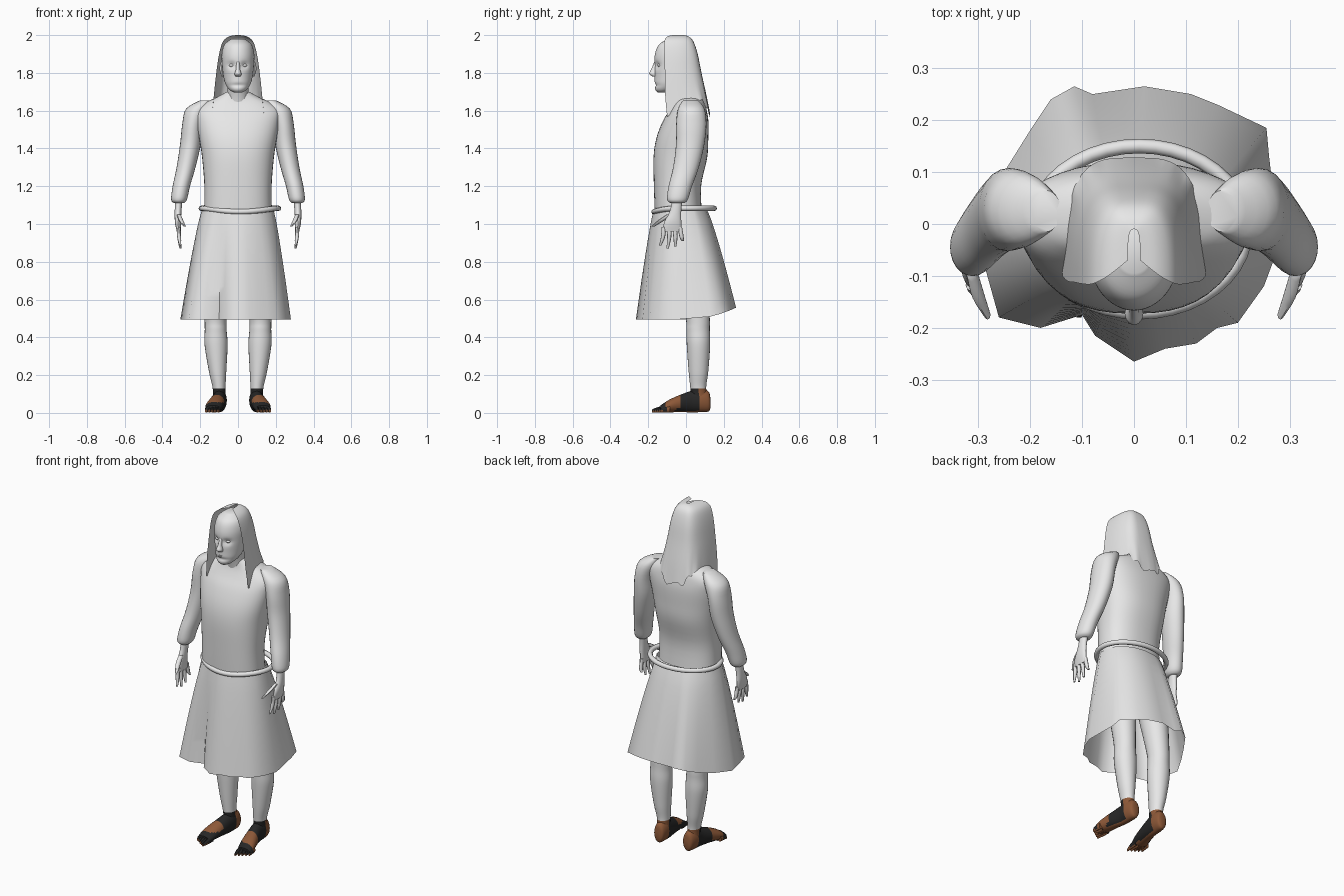
import bpy, bmesh, math
from mathutils import Vector

if "Cube" in bpy.data.objects:
    bpy.data.objects.remove(bpy.data.objects["Cube"])


def material(name, rgb):
    m = bpy.data.materials.new(name)
    m.use_nodes = True
    m.diffuse_color = (*rgb, 1)
    bsdf = m.node_tree.nodes["Principled BSDF"]
    bsdf.inputs["Base Color"].default_value = (*rgb, 1)
    bsdf.inputs["Roughness"].default_value = 0.8
    return m


GREY = material("pale grey", (0.8, 0.8, 0.8))
BROWN = material("brown leather", (0.27, 0.1, 0.04))
BLACK = material("black leather", (0.02, 0.02, 0.02))


def spow(v, p):
    return math.copysign(abs(v) ** p, v)


def resample(rings, k):
    """Smooth spline through the rings, k steps per gap."""
    out = []
    vs = [Vector(r) for r in rings]
    for i in range(len(vs) - 1):
        p0, p1, p2 = vs[max(i - 1, 0)], vs[i], vs[i + 1]
        p3 = vs[min(i + 2, len(vs) - 1)]
        for j in range(k):
            t = j / k
            out.append(p1 + (p2 - p0) * t / 2
                       + (p0 * 2 - p1 * 5 + p2 * 4 - p3) * t * t / 2
                       + (p1 * 3 - p0 - p2 * 3 + p3) * t ** 3 / 2)
    return out + [vs[-1]]


def skin(name, rows, closed=True, caps=True, rule=None, sharp=50, deform=None):
    """Join rows of points into one smooth surface."""
    bm = bmesh.new()
    grid = [[bm.verts.new(p) for p in row] for row in rows]
    n = len(rows[0])
    for a, b in zip(grid, grid[1:]):
        for i in range(n if closed else n - 1):
            j = (i + 1) % n
            bm.faces.new((a[i], a[j], b[j], b[i]))
    if caps:
        bm.faces.new(grid[0])
        bm.faces.new(grid[-1])
    if deform:
        for v in bm.verts:
            deform(v.co)
    bmesh.ops.recalc_face_normals(bm, faces=bm.faces)
    if rule:
        for f in bm.faces:
            f.material_index = rule(f.calc_center_median())
    me = bpy.data.meshes.new(name)
    bm.to_mesh(me)
    bm.free()
    for m in (GREY, BROWN, BLACK):
        me.materials.append(m)
    me.shade_smooth()
    me.set_sharp_from_angle(angle=math.radians(sharp))
    ob = bpy.data.objects.new(name, me)
    bpy.context.collection.objects.link(ob)
    return ob


def loft(name, rings, axis="z", n=24, k=4, p=1, **kw):
    """Rings are (x, y, z, half width, half depth) across the given axis."""
    rows = []
    for x, y, z, a, b in resample(rings, k):
        row = []
        for i in range(n):
            t = math.tau * i / n
            u, v = a * spow(math.cos(t), p), b * spow(math.sin(t), p)
            row.append((x + u, y + v, z) if axis == "z" else (x + u, y, max(z + v, 0)))
        rows.append(row)
    return skin(name, rows, **kw)


def flip(s, rings):
    return [(s * r[0], *r[1:]) for r in rings]


# Tunic body
loft("tunic_body", [(0, -.04, 1.05, .18, .125), (0, -.045, 1.2, .178, .125),
     (0, -.03, 1.35, .19, .142), (0, -.02, 1.45, .205, .138),
     (0, -.003, 1.54, .22, .122), (0, .01, 1.6, .225, .1),
     (0, .015, 1.64, .18, .085), (0, .01, 1.67, .115, .072),
     (0, 0, 1.7, .06, .06)], n=40, p=.85)

# Skirt with an uneven, folded hem
hem = [(.28, -.04), (.25, -.12), (.2, -.19), (.16, -.2), (.12, -.23), (.06, -.24),
       (0, -.265), (-.075, -.215), (-.1, -.175), (-.18, -.2), (-.26, -.18),
       (-.285, -.09), (-.305, 0), (-.25, .1), (-.2, .18), (-.16, .24), (-.115, .265),
       (-.08, .25), (.02, .265), (.11, .25), (.16, .23), (.255, .185), (.26, .13)]
rows = []
steps = 10
for r in range(steps + 1):
    t = r / steps
    row = []
    for x, y in hem:
        a = math.atan2(y / .26, x / .29)
        top = Vector((.19 * math.cos(a), -.03 + .14 * math.sin(a), 1.08))
        low = Vector((x, y, .495 + .06 * max(0, y / .26) ** 2))
        q = top.lerp(low, t)
        q.xy = top.xy.lerp(low.xy, t ** .85)
        row.append(q)
    rows.append(row)
skin("skirt", rows, caps=False, sharp=60)

# Rope belt
curve = bpy.data.curves.new("belt", "CURVE")
curve.dimensions = "3D"
curve.bevel_depth = .014
curve.bevel_resolution = 2
spline = curve.splines.new("POLY")
count = 40
spline.points.add(count - 1)
for i, pt in enumerate(spline.points):
    a = math.tau * i / count
    dip = .018 * max(0, -math.sin(a)) ** 3
    pt.co = (.01 + .205 * math.cos(a), -.01 + .16 * math.sin(a), 1.083 - dip, 1)
spline.use_cyclic_u = True
spline.use_smooth = True
curve.materials.append(GREY)
bpy.context.collection.objects.link(bpy.data.objects.new("belt", curve))

# Neck and head with sunken eyes
loft("neck", [(0, .01, 1.6, .075, .07), (0, -.015, 1.68, .058, .06),
              (0, -.04, 1.76, .056, .06)])


def face_shape(co):
    if co.y < -.1:
        for ex in (-.034, .034):
            d = ((co.x - ex) / .02) ** 2 + ((co.z - 1.84) / .016) ** 2
            co.y += .016 * math.exp(-d)
        d = (co.x / .04) ** 2 + ((co.z - 1.735) / .01) ** 2
        co.y += .007 * math.exp(-d)


loft("head", [(0, -.125, 1.695, .02, .022), (0, -.112, 1.71, .045, .05),
     (0, -.088, 1.74, .066, .078), (0, -.07, 1.78, .077, .096),
     (0, -.063, 1.84, .084, .104), (0, -.058, 1.9, .086, .106),
     (0, -.055, 1.95, .072, .088), (0, -.05, 1.98, .035, .045)],
     n=48, k=6, deform=face_shape)
loft("nose", [(0, -.155, 1.86, .009, .012), (0, -.166, 1.82, .011, .018),
              (0, -.172, 1.795, .018, .023), (0, -.16, 1.78, .014, .015)], n=12)
for z, w in ((1.757, .026), (1.747, .022)):
    loft("lip", [(-w, -.15, z, .004, .004), (0, -.16, z, .012, .011),
                 (w, -.15, z, .004, .004)], n=8, k=3)
for s, side in ((1, "left"), (-1, "right")):
    loft(side + "_eye", flip(s, [(.034, -.14, 1.83, .004, .004), (.034, -.142, 1.84, .014, .01),
                                 (.034, -.14, 1.85, .004, .004)]), n=12)
    loft(side + "_ear", flip(s, [(.08, -.05, 1.78, .006, .012), (.088, -.045, 1.82, .01, .02),
                                 (.084, -.045, 1.86, .006, .016)]), n=12)

# Head scarf: arched hood, open at the face, hanging in points
rows = []
drape = [(2, .012, -.07, -.01, 0), (1.992, .05, -.1, .015, 0), (1.965, .08, -.115, .04, 0),
         (1.9, .1, -.115, .062, 0), (1.8, .115, -.112, .082, 0),
         (1.68, .128, -.11, .108, .03), (1.57, .138, -.1, .128, .08)]
for z, w, front, back, lift in resample(drape, 4):
    row = []
    for i in range(33):
        a = math.pi * i / 32
        jag = lift * .2 * math.sin(i * 1.6) * math.sin(a)
        row.append((w * spow(math.cos(a), .55), front + (back - front) * math.sin(a) ** .8,
                    z + lift * math.sin(2 * a) ** 2 + jag))
    rows.append(row)
skin("head_scarf", rows, closed=False, caps=False)


# Sandal leather pattern: heel, straps and toe patches
def leather(c):
    if c.y > .07 or c.z < .012:
        return 1
    if -.105 < c.y < -.03 and (c.z > .055 or abs(c.x) > .15):
        return 1
    return 2


def leg_paint(c):
    return leather(c) if c.z < .125 else 0


for s, side in ((1, "left"), (-1, "right")):
    # Sleeve
    loft(side + "_sleeve", flip(s, [
        (.17, .025, 1.655, .03, .04), (.215, .028, 1.61, .06, .07),
        (.24, .028, 1.53, .055, .08), (.252, .022, 1.42, .055, .075),
        (.275, 0, 1.3, .05, .068), (.3, -.03, 1.2, .046, .062),
        (.312, -.045, 1.13, .042, .055), (.312, -.045, 1.11, .026, .036)]))
    # Hand
    loft(side + "_palm", flip(s, [
        (.313, -.045, 1.14, .02, .028), (.317, -.055, 1.07, .018, .03),
        (.318, -.07, 1.01, .016, .045), (.313, -.075, .96, .011, .05)]), n=16)
    for i, tip in enumerate((.885, .87, .88, .91)):
        y = -.117 + .028 * i
        loft(side + "_finger", flip(s, [
            (.314, y, .985, .01, .012), (.312, y - .005 + .005 * i, .93, .01, .011),
            (.305, y - .02 + .012 * i, tip, .005, .006)]), n=8)
    loft(side + "_thumb", flip(s, [
        (.314, -.085, 1.05, .011, .018), (.302, -.13, 1.02, .012, .018),
        (.282, -.175, .987, .006, .009)]), n=8)
    # Leg
    loft(side + "_leg", flip(s, [
        (.098, .075, .06, .036, .045), (.1, .065, .13, .034, .042),
        (.108, .066, .22, .046, .052), (.116, .066, .36, .061, .062),
        (.118, .064, .44, .058, .062), (.118, .06, .52, .06, .065),
        (.11, .02, .8, .08, .09)]), k=8, rule=leg_paint)
    # Sandalled foot
    loft(side + "_foot", flip(s, [
        (.095, .13, .05, .014, .02), (.095, .12, .06, .03, .052),
        (.097, .08, .066, .038, .062), (.1, .03, .06, .037, .057),
        (.112, -.03, .05, .042, .046), (.125, -.09, .036, .046, .033),
        (.132, -.135, .022, .04, .018)]), axis="y", k=6, rule=leather)
    for i in range(5):
        x = .102 + .016 * i
        loft(side + "_toe", flip(s, [
            (x - .003, -.1 + .004 * i, .02, .011, .018), (x, -.145 + .006 * i, .017, .01, .015),
            (x + .004, -.18 + .011 * i, .01, .005, .008)]), axis="y", n=8, rule=leather)
